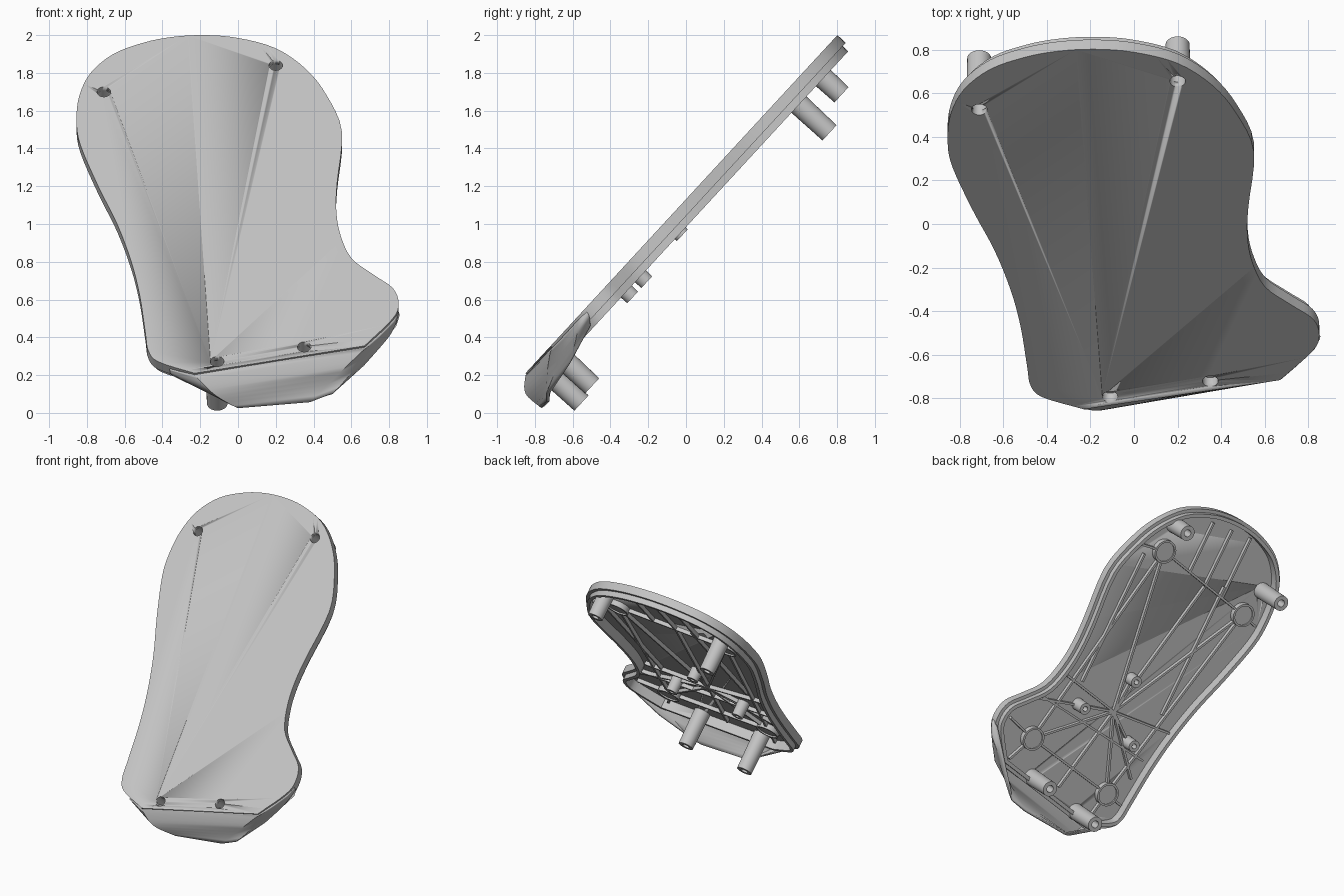
import bpy, bmesh, math
from mathutils import Matrix, Vector

cube = bpy.data.objects.get("Cube")
if cube:
    bpy.data.objects.remove(cube)

# Panel frame: x across, y up the slope, z out of the front face
SLOPE = math.radians(47.3)
FRAME = Matrix.Translation((0, -0.85, 0.21)) @ Matrix.Rotation(SLOPE, 4, 'X')
RISE = math.sin(SLOPE)

grey = bpy.data.materials.new("grey_plastic")
grey.use_nodes = True
grey.diffuse_color = (0.55, 0.55, 0.55, 1)
grey.node_tree.nodes["Principled BSDF"].inputs["Base Color"].default_value = (0.55, 0.55, 0.55, 1)


def finish(name, bm, smooth=True):
    bmesh.ops.recalc_face_normals(bm, faces=bm.faces)
    mesh = bpy.data.meshes.new(name)
    bm.to_mesh(mesh)
    bm.free()
    mesh.transform(FRAME)
    mesh.materials.append(grey)
    ob = bpy.data.objects.new(name, mesh)
    bpy.context.collection.objects.link(ob)
    bpy.ops.object.select_all(action='DESELECT')
    ob.select_set(True)
    bpy.context.view_layer.objects.active = ob
    if smooth:
        bpy.ops.object.shade_smooth_by_angle(angle=math.radians(35))
    return ob


def spline(points, steps):
    """Smooth open curve through the points."""
    p = [2 * points[0] - points[1]] + points + [2 * points[-1] - points[-2]]
    out = []
    for a, b, c, d in zip(p, p[1:], p[2:], p[3:]):
        for i in range(steps):
            t = i / steps
            out.append(0.5 * (2 * b + (c - a) * t + (2 * a - 5 * b + 4 * c - d) * t * t
                              + (3 * b - a - 3 * c + d) * t ** 3))
    return out + [points[-1]]


def inset(loop, dist):
    """Offset a counter-clockwise outline inwards."""
    out = []
    for i, p in enumerate(loop):
        a = (p - loop[i - 1]).normalized()
        b = (loop[(i + 1) % len(loop)] - p).normalized()
        na, nb = Vector((-a.y, a.x)), Vector((-b.y, b.x))
        out.append(p + (na + nb) * dist / (1 + na.dot(nb)))
    return out


def bridge(bm, rows, closed):
    for r, s in zip(rows, rows[1:]):
        n = len(r)
        for i in range(n if closed else n - 1):
            j = (i + 1) % n
            bm.faces.new((r[i], r[j], s[j], s[i]))


def lathe(name, x, y, profile, sides=28):
    """Turned part standing square to the panel; profile is (radius, height)."""
    bm = bmesh.new()
    rows = []
    for rad, z in profile:
        rows.append([bm.verts.new((x + rad * math.cos(math.tau * k / sides),
                                   y + rad * math.sin(math.tau * k / sides), z))
                     for k in range(sides)])
    bridge(bm, rows, True)
    for row in (rows[0], rows[-1]):
        bm.faces.new(row)
    return finish(name, bm)


# Foot-shaped outline, as (across, height) from one front corner to the other
OUTLINE = [(.67, .355), (.82, .50), (.85, .58), (.82, .66), (.72, .73), (.60, .82), (.54, .95),
           (.52, 1.08), (.525, 1.22), (.55, 1.49), (.47, 1.68), (.36, 1.82), (.20, 1.93),
           (0, 1.985), (-.18, 2.0), (-.35, 1.99), (-.5, 1.96), (-.66, 1.9), (-.78, 1.8),
           (-.84, 1.68), (-.855, 1.55), (-.835, 1.42), (-.74, 1.2), (-.64, 1.0), (-.565, .80),
           (-.52, .62), (-.49, .42), (-.475, .33), (-.42, .27), (-.23, .21)]
outline = spline([Vector((x, (z - 0.21) / RISE)) for x, z in OUTLINE], 4)

# Panel: front skin, outer rim, stepped back lip, hollow back
bm = bmesh.new()
rows = []
for dist, z in [(0, 0), (0, -.06), (.024, -.06), (.024, -.10), (.05, -.10), (.05, -.03)]:
    rows.append([bm.verts.new((p.x, p.y, z)) for p in inset(outline, dist)])
bridge(bm, rows, True)
bm.faces.new(rows[0])
bm.faces.new(rows[-1])
panel = finish("panel", bm)

# Mounting posts with screw holes open to the front: across, up the slope, length
POSTS = [("upper_right_post", -.71, 2.027, .32), ("upper_left_post", .20, 2.218, .23),
         ("lower_left_post", .35, .19, .305), ("lower_right_post", -.11, .085, .325)]
for name, x, y, depth in POSTS:
    lathe(name, x, y, [(.036, -.12), (.036, -.028), (.06, -.028), (.055, -depth),
                       (.026, -depth), (.026, -depth + .08)])
    cutter = lathe("hole_cutter", x, y, [(.036, .02), (.036, -.055)])
    cutter.hide_render = True
    bpy.context.view_layer.objects.active = panel
    cut = panel.modifiers.new("hole", 'BOOLEAN')
    cut.operation = 'DIFFERENCE'
    cut.object = cutter
    bpy.ops.object.modifier_apply(modifier=cut.name)
    bpy.data.objects.remove(cutter)

# Short locating stubs
STUBS = [(-.04, 1.10, .115), (.27, .79, .145), (-.24, .68, .145)]
for i, (x, y, depth) in enumerate(STUBS):
    lathe(f"stub_{i + 1}", x, y, [(.045, -.025), (.042, -depth), (.018, -depth), (.018, -depth + .05)])

# Round pads with a raised edge
PADS = [(.19, 2.02), (-.64, 1.82), (.50, .445), (-.27, .287)]
for i, (x, y) in enumerate(PADS):
    lathe(f"pad_{i + 1}", x, y, [(.085, -.025), (.085, -.07), (.07, -.07), (.07, -.06)])

# Stiffening ribs on the back
HUB = (-.02, .84)
ribs = [(HUB, p) for p in PADS] + [(HUB, s[:2]) for s in STUBS]
ribs += [(HUB, p) for p in [(.47, .95), (-.52, .85), (.12, .2), (-.4, .45), (.62, .72), (-.25, 1.9)]]
ribs += [(PADS[0], PADS[1]), (PADS[2], PADS[3]), (PADS[1], PADS[3]), (PADS[0], PADS[2]),
         (PADS[2], (.74, .52)), (PADS[2], (.60, .25)), (PADS[3], (-.42, .25)), (PADS[3], (-.22, .06)),
         (PADS[0], (.42, 2.0)), (PADS[1], (-.78, 1.78)), ((-.42, .6), (.6, .75))]
ribs += [((x, 1.97 + x * .24), (x, 2.34)) for x in (-.42, -.25, -.08)]
ribs += [((x, .95), (x, 1.95)) for x in (-.4, .33)]
bm = bmesh.new()
for a, b in ribs:
    a, b = Vector(a), Vector(b)
    d = b - a
    place = (Matrix.Translation(((a.x + b.x) / 2, (a.y + b.y) / 2, -.04))
             @ Matrix.Rotation(math.atan2(d.y, d.x), 4, 'Z')
             @ Matrix.Diagonal((d.length, .016, .035, 1)))
    bmesh.ops.create_cube(bm, size=1, matrix=place)
finish("ribs", bm, smooth=False)

# Curved toe flap: each column runs from the panel edge down to the free edge
COLUMNS = [[(-.36, .05, -.02), (-.35, .045, -.05), (-.32, .05, -.075)],
           [(-.23, .0, -.012), (-.13, -.07, -.075), (0, -.07, -.19)],
           [(.67, .197, -.012), (.54, .09, -.085), (.38, -.03, -.19)],
           [(.745, .29, -.015), (.66, .19, -.08), (.5, 0, -.16)],
           [(.82, .395, -.015), (.80, .34, -.06), (.66, .19, -.14)],
           [(.845, .46, -.02), (.845, .45, -.045), (.83, .42, -.08)]]
bm = bmesh.new()
bridge(bm, [[bm.verts.new(p) for p in spline([Vector(q) for q in col], 5)] for col in COLUMNS], False)
flap = finish("toe_flap", bm)
thick = flap.modifiers.new("thickness", 'SOLIDIFY')
thick.thickness = 0.018
thick.offset = 0
